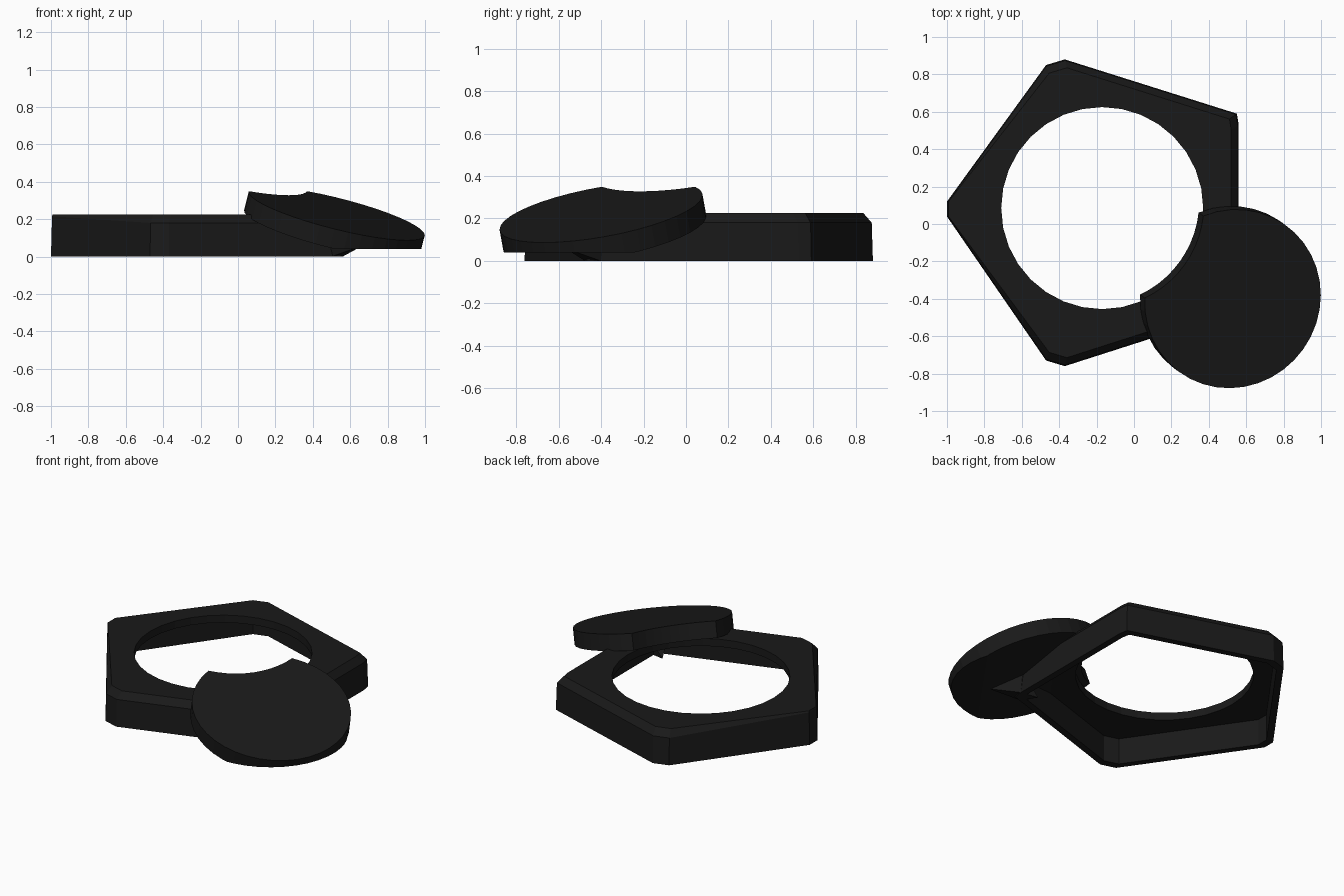
import bpy, bmesh, math
from mathutils import Vector, Matrix

if "Cube" in bpy.data.objects:
    bpy.data.objects.remove(bpy.data.objects["Cube"])

black = bpy.data.materials.new("black")
black.diffuse_color = (0.01, 0.01, 0.01, 1)
black.use_nodes = True
black.node_tree.nodes["Principled BSDF"].inputs["Base Color"].default_value = black.diffuse_color


def finish(bm, name):
    bmesh.ops.recalc_face_normals(bm, faces=bm.faces)
    mesh = bpy.data.meshes.new(name)
    bm.to_mesh(mesh)
    bm.free()
    mesh.materials.append(black)
    obj = bpy.data.objects.new(name, mesh)
    bpy.context.collection.objects.link(obj)
    return obj


def add_loop(bm, pts):
    return [bm.verts.new(p) for p in pts]


def bridge(bm, a, b):
    n = len(a)
    for i in range(n):
        j = (i + 1) % n
        bm.faces.new((a[i], a[j], b[j], b[i]))


def fill_between(bm, outer, inner):
    edges = []
    for loop in (outer, inner):
        for i, v in enumerate(loop):
            w = loop[(i + 1) % len(loop)]
            edges.append(bm.edges.get((v, w)) or bm.edges.new((v, w)))
    bmesh.ops.triangle_fill(bm, use_beauty=True, edges=edges, normal=(0, 0, 1))


# Pentagonal frame: blunted corners, hollow underside, round opening in the top plate
outline = [(-1, .04), (-.47, -.73), (-.37, -.76), (.55, -.465), (.56, -.41),
           (.56, .53), (.55, .59), (-.37, .88), (-.47, .85), (-1, .12)]
cx, cy, hole_y = -.17, .065, .085


def ring(scale, z, skip_apex=False, apex_z=None):
    pts = []
    for x, y in outline:
        apex = x < -.9
        s = .99 if apex and skip_apex else scale
        pts.append((cx + (x - cx) * s, cy + (y - cy) * s,
                    apex_z if apex and apex_z else z))
    return pts


def circle(r, z, n=32):
    return [(cx + r * math.cos(2 * math.pi * i / n),
             hole_y + r * math.sin(2 * math.pi * i / n), z) for i in range(n)]


bm = bmesh.new()
loops = [add_loop(bm, p) for p in (
    ring(.94, .175), ring(.94, 0), ring(1, 0),
    ring(.993, .18, apex_z=.215), ring(.945, .225, skip_apex=True))]
for a, b in zip(loops, loops[1:]):
    bridge(bm, a, b)
hole_top, hole_low = add_loop(bm, circle(.54, .225)), add_loop(bm, circle(.54, .175))
bridge(bm, hole_top, hole_low)
fill_between(bm, loops[-1], hole_top)
fill_between(bm, loops[0], hole_low)
finish(bm, "pentagon_frame")

# Tilted disc with a concave bite that follows the opening
R, bite_r, dist, thick, tilt, heading = .485, .53, .86, .105, math.radians(17.2), math.radians(-35.5)
along = (dist**2 + R**2 - bite_r**2) / (2 * dist)
half = math.sqrt(R**2 - along**2)
a0 = math.pi - math.atan2(half, along)
b0 = math.atan2(half, dist - along)
profile = [(R * math.cos(-a0 + 2 * a0 * i / 32), R * math.sin(-a0 + 2 * a0 * i / 32))
           for i in range(33)]
profile += [(-dist + bite_r * math.cos(b0 - 2 * b0 * i / 10),
             bite_r * math.sin(b0 - 2 * b0 * i / 10)) for i in range(1, 10)]
bm = bmesh.new()
top = add_loop(bm, [(x, y, 0) for x, y in profile])
low = add_loop(bm, [(x, y, -thick) for x, y in profile])
bridge(bm, top, low)
bm.faces.new(top)
bm.faces.new(low)
bm.transform(Matrix.Translation((.528, -.4, .23)) @ Matrix.Rotation(heading, 4, 'Z')
             @ Matrix.Rotation(tilt, 4, 'Y'))
# flatten the low underside
cut = bmesh.ops.bisect_plane(bm, geom=bm.verts[:] + bm.edges[:] + bm.faces[:],
                             plane_co=(0, 0, .04), plane_no=(0, 0, -1), clear_outer=True)
bmesh.ops.holes_fill(bm, edges=[e for e in bm.edges if e.is_boundary])
finish(bm, "tilted_disc")

# Wedge joining the frame corner to the disc underside
bm = bmesh.new()
add_loop(bm, [(.56, -.40, 0), (.50, -.475, 0), (.44, -.38, 0), (.67, -.57, .06),
              (.56, -.38, .14), (.46, -.48, .14)])
bmesh.ops.convex_hull(bm, input=bm.verts)
finish(bm, "corner_wedge")
